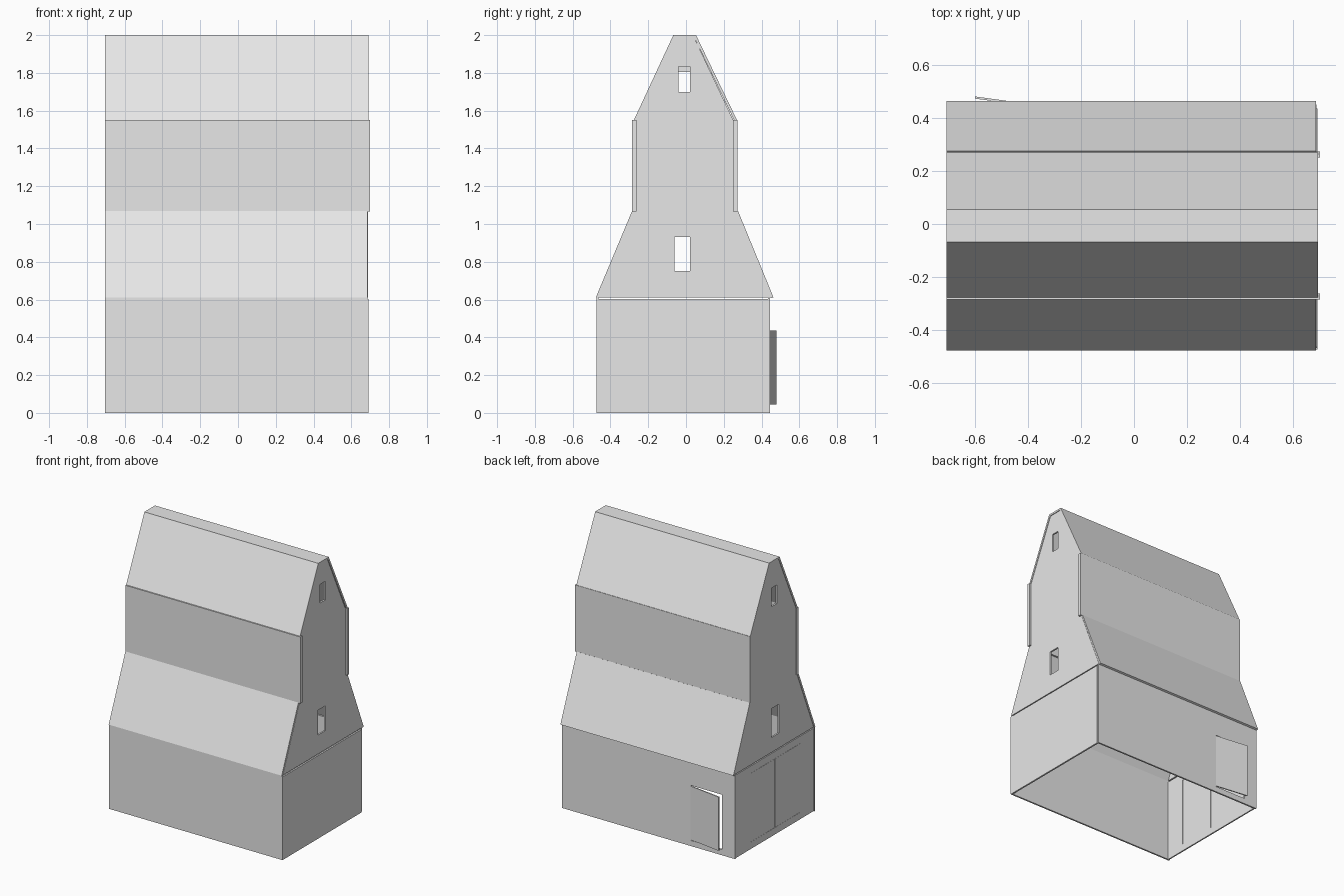
import bpy, bmesh
from mathutils import Vector

cube = bpy.data.objects.get("Cube")
if cube:
    bpy.data.objects.remove(cube, do_unlink=True)

grey = bpy.data.materials.new("plain grey")
grey.use_nodes = True
grey.diffuse_color = (0.8, 0.8, 0.8, 1)
grey.node_tree.nodes["Principled BSDF"].inputs["Base Color"].default_value = (0.8, 0.8, 0.8, 1)


def rect(a0, a1, b0, b1):
    return [(a0, b0), (a1, b0), (a1, b1), (a0, b1)]


def panel(name, outline, start, end, axis="x", holes=()):
    """Flat board: an outline with holes, extruded from start to end along an axis."""
    bm = bmesh.new()
    edges = []
    for loop in (outline, *holes):
        verts = [bm.verts.new((start, a, b) if axis == "x" else (a, start, b)) for a, b in loop]
        edges += [bm.edges.new((v, verts[i - 1])) for i, v in enumerate(verts)]
    bmesh.ops.triangle_fill(bm, edges=edges, use_beauty=True)
    shift = Vector((end - start, 0, 0) if axis == "x" else (0, end - start, 0))
    ext = bmesh.ops.extrude_face_region(bm, geom=bm.faces[:], use_keep_orig=True)
    bmesh.ops.translate(bm, vec=shift,
                        verts=[g for g in ext["geom"] if isinstance(g, bmesh.types.BMVert)])
    bmesh.ops.recalc_face_normals(bm, faces=bm.faces[:])
    mesh = bpy.data.meshes.new(name)
    bm.to_mesh(mesh)
    bm.free()
    mesh.materials.append(grey)
    obj = bpy.data.objects.new(name, mesh)
    bpy.context.collection.objects.link(obj)
    return obj


def roof(name, low, high, x1=0.685, t=0.014):
    """Sloping board whose outer face runs from low to high, thickened inwards."""
    low, high = Vector(low), Vector(high)
    d = (high - low).normalized()
    n = Vector((d.y, -d.x)) * t
    if n.y > 0:
        n = -n
    panel(name, [low, high, high + n, low + n], -0.705, x1)


# Lower storey side walls, the rear one with a doorway
T = 0.012
panel("front_wall", rect(-0.705, 0.685, 0, 0.613), -0.475, -0.475 + T, "y")
panel("back_wall", rect(-0.705, 0.685, 0, 0.613), 0.445, 0.445 - T, "y",
      [rect(-0.6, -0.35, 0.04, 0.44)])

# Small back door, slightly ajar
door = panel("back_door", rect(-0.25, 0, 0.045, 0.435), 0, -0.008, "y")
door.location = (-0.35, 0.446, 0)
door.rotation_euler.z = -0.136

# Lower end walls, the left-hand end with a pair of big doors
panel("right_end_wall", rect(-0.473, 0.434, 0, 0.603), 0.678, 0.69)
panel("left_end_wall", rect(-0.463, 0.433, 0, 0.603), -0.70, -0.69, "x",
      [rect(-0.31, 0.27, 0.05, 0.55)])
for side, y0, y1 in (("front", -0.309, -0.023), ("back", -0.017, 0.269)):
    panel("big_door_" + side, rect(y0, y1, 0.051, 0.549), -0.70, -0.692)

# Lower roof skirts
roof("lower_roof_front", (-0.477, 0.612), (-0.285, 1.07))
roof("lower_roof_back", (0.463, 0.612), (0.275, 1.07))

# Tower side walls
panel("tower_wall_front", rect(-0.285, -0.262, 1.067, 1.55), -0.705, 0.70)
panel("tower_wall_back", rect(0.25, 0.273, 1.067, 1.55), -0.705, 0.70)

# Upper roof and flat ridge
roof("upper_roof_front", (-0.277, 1.548), (-0.068, 1.998), 0.692)
roof("upper_roof_back", (0.271, 1.548), (0.054, 1.998), 0.692)
panel("ridge_cap", rect(-0.068, 0.054, 1.986, 2.0), -0.705, 0.692)

# Gables with windows at both ends
skirt = [(-0.466, 0.612), (0.45, 0.612), (0.266, 1.07), (-0.276, 1.07)]
gable = [(-0.262, 1.07), (0.25, 1.07), (0.25, 1.55), (0.044, 1.986), (-0.058, 1.986), (-0.262, 1.55)]
for end, x0, x1, drop in (("right", 0.675, 0.687, 0), ("left", -0.702, -0.69, 0.03)):
    panel(end + "_lower_gable", skirt, x0, x1, "x", [rect(-0.062, 0.02, 0.75 - drop, 0.93)])
    panel(end + "_tower_gable", gable, x0, x1, "x", [rect(-0.04, 0.02, 1.70 - drop, 1.835 - drop)])
